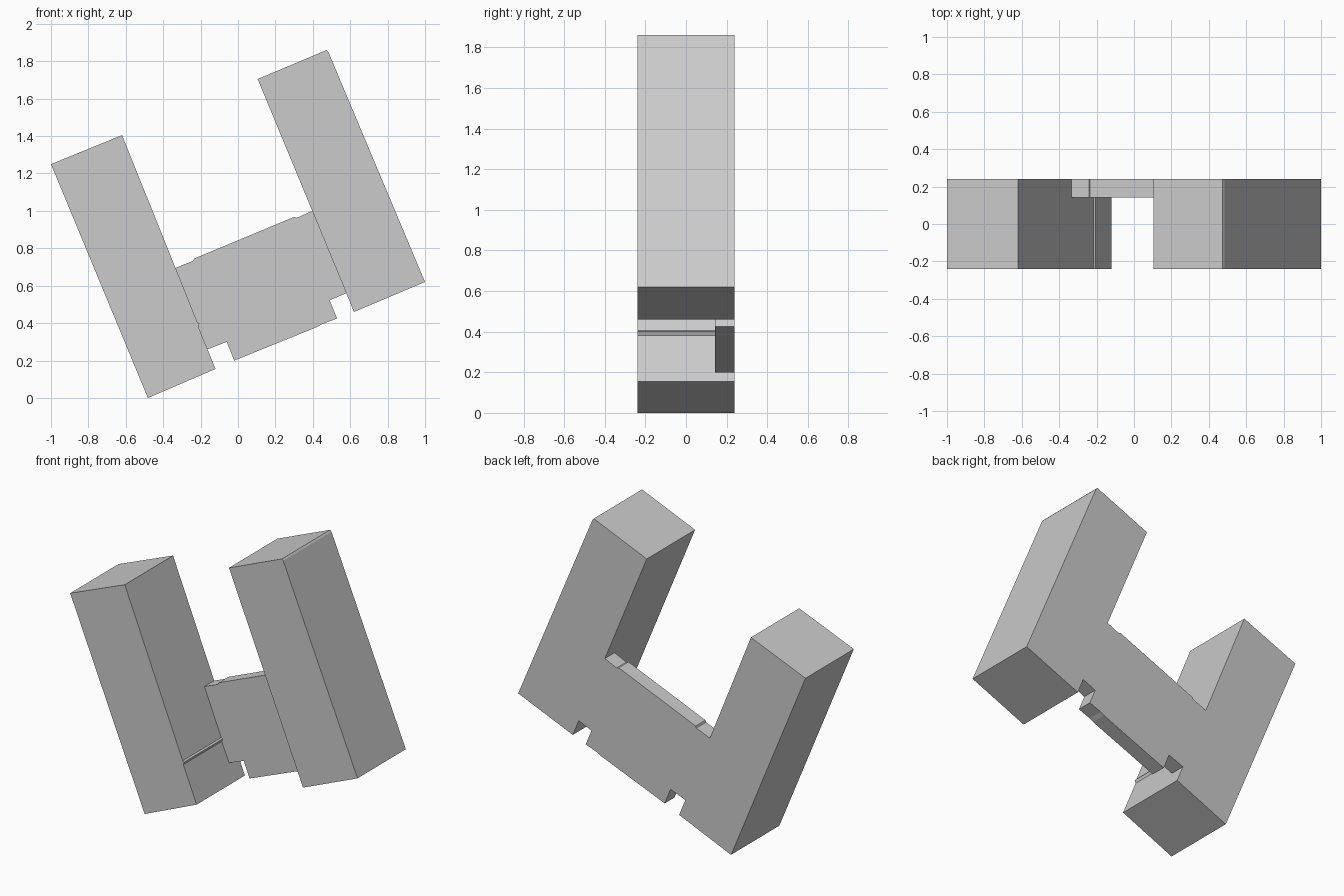
import bpy
import bmesh

if "Cube" in bpy.data.objects:
    bpy.data.objects.remove(bpy.data.objects["Cube"])


def extrude_profile(name, points, y0, y1):
    """Extrude a front-view (x, z) outline between two depths."""
    bm = bmesh.new()
    face = bm.faces.new([bm.verts.new((x, y0, z)) for x, z in points])
    side = bmesh.ops.extrude_face_region(bm, geom=[face])
    verts = [v for v in side["geom"] if isinstance(v, bmesh.types.BMVert)]
    bmesh.ops.translate(bm, verts=verts, vec=(0, y1 - y0, 0))
    bmesh.ops.recalc_face_normals(bm, faces=bm.faces)
    mesh = bpy.data.meshes.new(name)
    bm.to_mesh(mesh)
    bm.free()
    obj = bpy.data.objects.new(name, mesh)
    bpy.context.collection.objects.link(obj)
    return obj


FRONT, BACK, PLATE_FRONT = -0.24, 0.24, 0.143

# Small ridge across the inner face of the left arm, and the plate's seams
ridge = [(-0.217, 0.405), (-0.206, 0.40), (-0.213, 0.382)]
left_top, left_bottom = (-0.334, 0.695), (-0.163, 0.26)
right_top, right_bottom = (0.397, 1.0), (0.579, 0.56)

# Left arm
extrude_profile("left_arm", [
    (-1.0, 1.25), (-0.62, 1.405), left_top, *ridge, left_bottom,
    (-0.12, 0.155), (-0.481, 0.0), (-0.486, 0.01)], FRONT, BACK)

# Right arm with a thin chamfer on its top outer edge
extrude_profile("right_arm", [
    (0.105, 1.705), (0.474, 1.86), (0.483, 1.85), (1.0, 0.62),
    (0.62, 0.46), right_bottom, right_top], FRONT, BACK)

# Thin back plate joining the arms, notched at the lower corners
extrude_profile("connecting_plate", [
    left_top, (-0.24, 0.733), (-0.235, 0.745), (0.30, 0.968), (0.315, 0.963),
    right_top, right_bottom, (0.49, 0.522), (0.53, 0.425), (0.45, 0.395),
    (0.425, 0.38), (-0.02, 0.20), (-0.06, 0.30), left_bottom,
    *reversed(ridge)], PLATE_FRONT, BACK)
